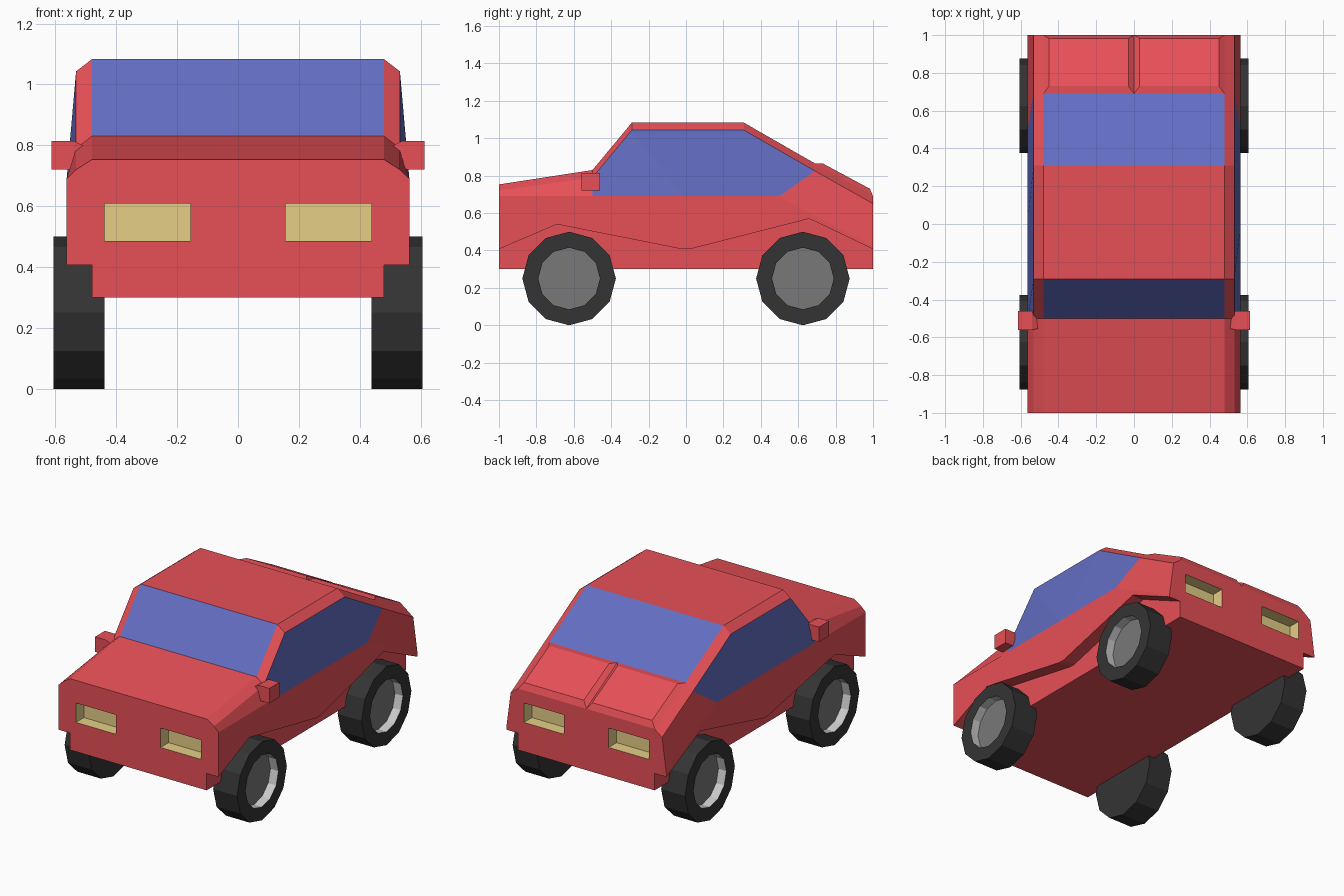
import bpy, bmesh, math

if "Cube" in bpy.data.objects:
    bpy.data.objects.remove(bpy.data.objects["Cube"])


def material(name, rgb):
    m = bpy.data.materials.new(name)
    m.diffuse_color = (*rgb, 1)
    m.use_nodes = True
    m.node_tree.nodes["Principled BSDF"].inputs["Base Color"].default_value = m.diffuse_color
    return m


RED = material("red_paint", (0.8, 0.08, 0.095))
BLUE = material("blue_glass", (0.125, 0.153, 0.54))
YELLOW = material("yellow_lamp", (0.78, 0.62, 0.24))
BLACK = material("black_rubber", (0.034, 0.034, 0.034))
GREY = material("grey_hub", (0.19, 0.19, 0.19))
RIM = material("light_rim", (0.8, 0.8, 0.8))
SLOTS = [RED, BLUE, YELLOW]


def finish(name, bm, mats):
    bmesh.ops.recalc_face_normals(bm, faces=bm.faces)
    me = bpy.data.meshes.new(name)
    bm.to_mesh(me)
    bm.free()
    for m in mats:
        me.materials.append(m)
    ob = bpy.data.objects.new(name, me)
    bpy.context.collection.objects.link(ob)
    return ob


def loft(name, rings, mats, pick=lambda seg, side: 0, caps=(True, True)):
    """Skin closed rings of points; pick chooses the material of each face."""
    bm = bmesh.new()
    vs = [[bm.verts.new(p) for p in ring] for ring in rings]
    n = len(vs[0])
    for i in range(len(vs) - 1):
        for j in range(n):
            k = (j + 1) % n
            f = bm.faces.new((vs[i][j], vs[i][k], vs[i + 1][k], vs[i + 1][j]))
            f.material_index = pick(i, j)
    if caps[0]:
        bm.faces.new(vs[0])
    if caps[1]:
        bm.faces.new(vs[-1])
    return finish(name, bm, mats)


# Body: cross-sections from nose to tail
# (top y, top z, shoulder z, belt y, belt z, sill y, sill z)
stations = [
    (-1.00, 0.753, 0.72, -1.00, 0.69, -1.00, 0.407),
    (-0.50, 0.83, 0.79, -0.50, 0.69, -0.69, 0.54),
    (-0.29, 1.083, 1.043, -0.02, 0.69, -0.02, 0.407),
    (0.31, 1.083, 1.043, 0.02, 0.69, 0.02, 0.407),
    (0.69, 0.865, 0.825, 0.50, 0.69, 0.66, 0.57),
    (1.00, 0.69, 0.65, 1.00, 0.42, 1.00, 0.407),
]
rings = []
for ty, tz, hz, by, bz, sy, sz in stations:
    half = [(0.48, ty, tz), (0.532, ty, hz), (0.563, by, bz),
            (0.563, sy, sz), (0.48, sy, sz), (0.48, sy, 0.30)]
    rings.append(half + [(-x, y, z) for x, y, z in reversed(half)])


def glass(seg, side):
    screen = side == 11 and seg in (1, 3)
    window = side in (1, 9) and seg in (1, 2, 3)
    return 1 if screen or window else 0


body = loft("car_body", rings, SLOTS, glass)

# Recessed lamps at both ends, cut with yellow boxes
bm = bmesh.new()
for sx in (-1, 1):
    for sy in (-1, 1):
        vs = bmesh.ops.create_cube(bm, size=1)["verts"]
        bmesh.ops.scale(bm, vec=(0.283, 0.16, 0.123), verts=vs)
        bmesh.ops.translate(bm, vec=(sx * 0.2975, sy, 0.5475), verts=vs)
for f in bm.faces:
    f.material_index = 2
cutter = finish("lamp_cutter", bm, SLOTS)
mod = body.modifiers.new("lamp_recesses", "BOOLEAN")
mod.operation = "DIFFERENCE"
mod.solver = "EXACT"
mod.object = cutter
bpy.context.view_layer.objects.active = body
bpy.ops.object.modifier_apply(modifier=mod.name)
bpy.data.objects.remove(cutter)


def rect(x, y0, y1, z0, z1):
    return [(x, y0, z0), (x, y1, z0), (x, y1, z1), (x, y0, z1)]


def wheel_ring(x, r, cy):
    return [(x, cy + r * math.sin(a), 0.25 + r * math.cos(a))
            for a in (i * math.tau / 12 for i in range(12))]


for s, side in ((1, "right"), (-1, "left")):
    # Raised panel on the rear deck
    base = [(0, .69, .865), (.48, .69, .865), (.48, 1, .69), (0, 1, .69)]
    top = [(.03, .73, .866), (.45, .73, .866), (.45, .983, .73), (.03, .983, .73)]
    loft(f"deck_panel_{side}", [[(s * x, y, z) for x, y, z in r] for r in (base, top)],
         [RED], caps=(False, True))

    # Door mirror with a tapered stem
    loft(f"door_mirror_{side}",
         [rect(s * 0.48, -0.55, -0.50, 0.755, 0.785),
          rect(s * 0.54, -0.56, -0.46, 0.72, 0.815),
          rect(s * 0.613, -0.56, -0.46, 0.72, 0.815)], [RED])

    # Wheels: twelve-sided tyre with a sunken hub inside a light rim
    for cy, end in ((-0.625, "front"), (0.625, "rear")):
        tyre = [(0.438, 0.25), (0.606, 0.25), (0.606, 0.165)]
        hub = [(0.606, 0.165), (0.55, 0.165)]
        loft(f"{end}_tyre_{side}", [wheel_ring(s * x, r, cy) for x, r in tyre],
             [BLACK], caps=(True, False))
        ob = loft(f"{end}_hub_{side}", [wheel_ring(s * x, r, cy) for x, r in hub],
                  [GREY, RIM], lambda seg, j: 1, caps=(False, True))
        ob.data.flip_normals()  # hub is a cup seen from inside
